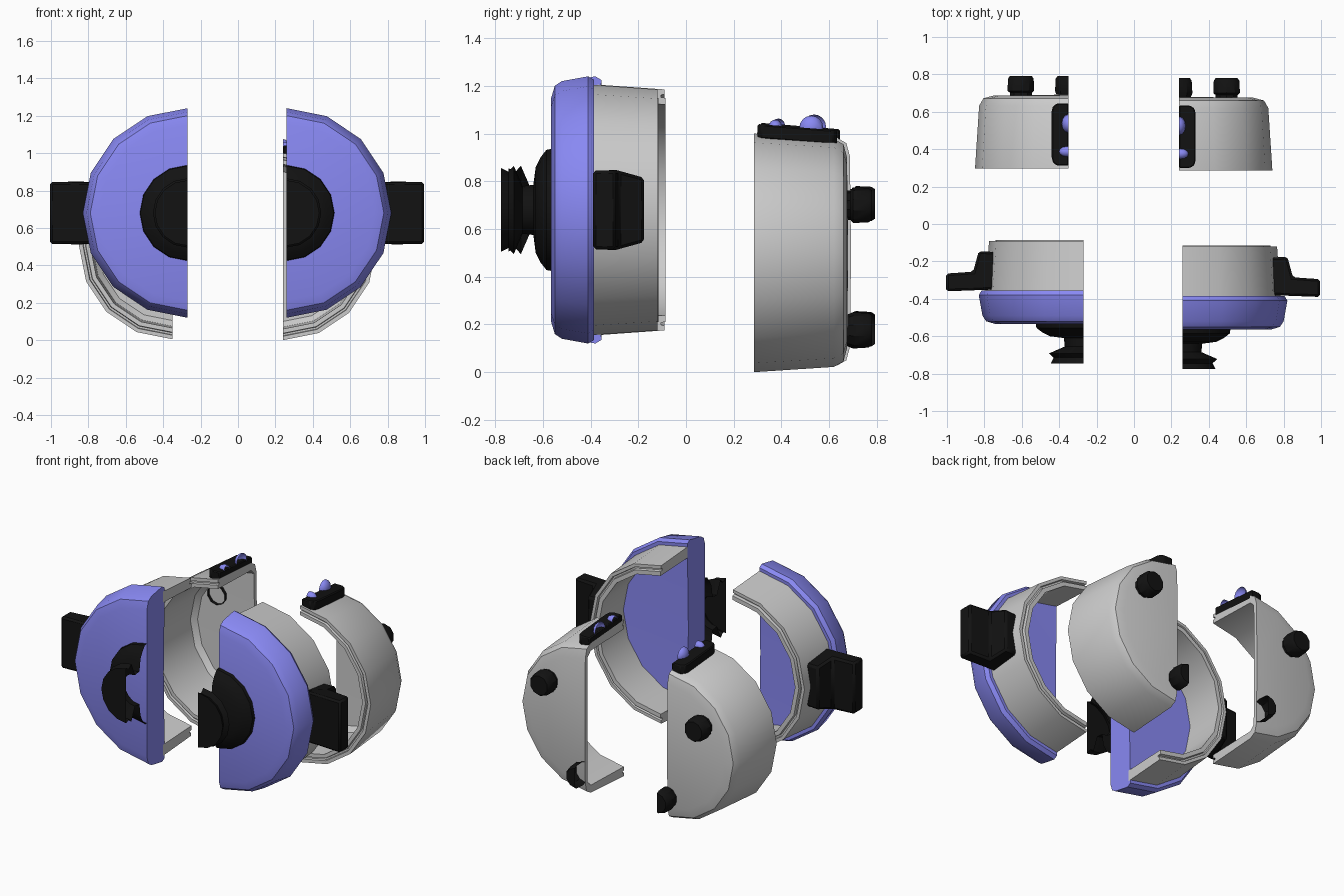
import bpy, bmesh, math
from mathutils import Vector

if "Cube" in bpy.data.objects:
    bpy.data.objects.remove(bpy.data.objects["Cube"])

SEG = 8  # facets per half circle


def material(name, color):
    m = bpy.data.materials.new(name)
    m.diffuse_color = color
    m.use_nodes = True
    m.node_tree.nodes["Principled BSDF"].inputs["Base Color"].default_value = m.diffuse_color
    return m


BLUE = material("lavender", (0.25, 0.25, 0.9, 1))
BLACK = material("black", (0.006, 0.006, 0.006, 1))


def finish(bm, name, side, origin, mat=None, bevel=0):
    """Place local (outward, y, z) geometry at a piece origin, flipped by side."""
    for v in bm.verts:
        v.co = Vector((v.co.x * side, v.co.y, v.co.z)) + Vector(origin)
    bmesh.ops.remove_doubles(bm, verts=bm.verts, dist=1e-5)
    bmesh.ops.recalc_face_normals(bm, faces=bm.faces)
    me = bpy.data.meshes.new(name)
    bm.to_mesh(me)
    bm.free()
    ob = bpy.data.objects.new(name, me)
    bpy.context.collection.objects.link(ob)
    if mat:
        me.materials.append(mat)
    if bevel:
        b = ob.modifiers.new("bevel", 'BEVEL')
        b.width, b.segments = bevel, 1
    bpy.ops.object.select_all(action='DESELECT')
    ob.select_set(True)
    bpy.context.view_layer.objects.active = ob
    bpy.ops.object.shade_smooth_by_angle(angle=math.radians(32))
    return ob


def half_lathe(name, profile, side, origin, mat=None, solid=False, full=False,
               seg=SEG, center=(0, 0)):
    """Turn an (r, y) profile about the y axis, half a turn outwards or a full turn."""
    bm = bmesh.new()
    turn = 2 * math.pi if full else math.pi
    rows = []
    for i in range(seg + 1):
        a = -math.pi / 2 + turn * i / seg
        rows.append([bm.verts.new((center[0] + r * math.cos(a), y,
                                   center[1] + r * math.sin(a))) for r, y in profile])
    n = len(profile)
    for a, b in zip(rows, rows[1:]):
        for j in range(n if solid else n - 1):
            k = (j + 1) % n
            if profile[j][0] == 0 and profile[k][0] == 0:
                continue
            bm.faces.new((a[j], a[k], b[k], b[j]))
    if solid:
        bm.faces.new(rows[0])
        bm.faces.new(rows[-1])
    return finish(bm, name, side, origin, mat)


def prism(outline, lift):
    """Closed solid between two copies of an outline; lift gives bottom and top points."""
    bm = bmesh.new()
    low = [bm.verts.new(lift(p, 0)) for p in outline]
    top = [bm.verts.new(lift(p, 1)) for p in outline]
    bm.faces.new(low)
    bm.faces.new(top)
    for i in range(len(outline)):
        j = (i + 1) % len(outline)
        bm.faces.new((low[i], low[j], top[j], top[i]))
    return bm


def half_button(name, side, origin, pos, radii):
    """Domed button cut in half at the split plane."""
    bm = bmesh.new()
    bmesh.ops.create_uvsphere(bm, u_segments=12, v_segments=8, radius=1)
    for v in bm.verts:
        v.co = Vector([p + r * c for p, r, c in zip(pos, radii, v.co)])
    bmesh.ops.bisect_plane(bm, geom=bm.verts[:] + bm.edges[:] + bm.faces[:],
                           plane_co=(0, 0, 0), plane_no=(1, 0, 0), clear_inner=True)
    finish(bm, name, side, origin, BLUE)


# Profiles as (radius, y)
front_wall = [(.525, -.40), (.505, -.12), (.485, -.12), (.482, -.135), (.472, -.135),
              (.469, -.115), (.442, -.115), (.455, -.40)]
front_cap = [(0, -.565), (.47, -.565), (.52, -.55), (.54, -.52), (.56, -.41),
             (.545, -.385), (0, -.395)]
nozzle = [(.258, -.55), (.252, -.585), (.22, -.61), (.18, -.63), (.105, -.64),
          (.10, -.685), (.185, -.722), (.16, -.745), (.175, -.775), (0, -.775)]
back_wall = [(.50, .285), (.478, .62), (.455, .66), (.40, .675), (0, .68), (0, .655),
             (.40, .65), (.43, .62), (.44, .285), (.463, .285), (.466, .30),
             (.476, .30), (.479, .285)]
foot = [(.062, .63), (.062, .69), (.075, .70), (.072, .765), (.062, .78), (0, .78)]
half_foot = [(.06, .66), (.076, .70), (.072, .765), (.062, .78), (0, .78)]

# Side grip seen from above (outward, y), and half of the button panel
grip = [(.47, -.18), (.56, -.175), (.59, -.285), (.735, -.295), (.735, -.39), (.47, -.38)]
panel = [(0, .30), (.06, .30), (.083, .315), (.09, .345), (.09, .59), (.083, .618),
         (.06, .633), (0, .633)]


def grip_lift(p, top):
    h = .165 if p[1] < -.27 else .135
    return (p[0], p[1], h if top else -h)


def panel_lift(p, top):
    return (p[0], p[1], (.54 if top else .48) - (p[1] - .30) * .08)


for word, s, front, back in (("right", 1, (.26, 0, .68), (.24, 0, .50)),
                             ("left", -1, (-.27, .03, .68), (-.35, .012, .505))):
    # Front quarter: wall ring, coloured cap, nozzle, grip
    half_lathe(word + "_front_wall", front_wall, s, front, solid=True)
    half_lathe(word + "_front_cap", front_cap, s, front, BLUE, solid=True)
    half_lathe(word + "_nozzle", nozzle, s, front, BLACK)
    finish(prism(grip, grip_lift), word + "_grip", s, front, BLACK, bevel=.012)
    # Back quarter: shell, feet, button panel
    half_lathe(word + "_back_shell", back_wall, s, back, solid=True)
    half_lathe(word + "_upper_foot", foot, s, back, BLACK, full=True, seg=10,
               center=(.255, .20))
    half_lathe(word + "_lower_foot", half_foot, s, back, BLACK, seg=5, center=(0, -.325))
    finish(prism(panel, panel_lift), word + "_button_panel", s, back, BLACK, bevel=.006)
    half_button(word + "_big_button", s, back, (0, .525, .525), (.037, .05, .05))
    half_button(word + "_small_button", s, back, (.01, .375, .53), (.042, .028, .028))
